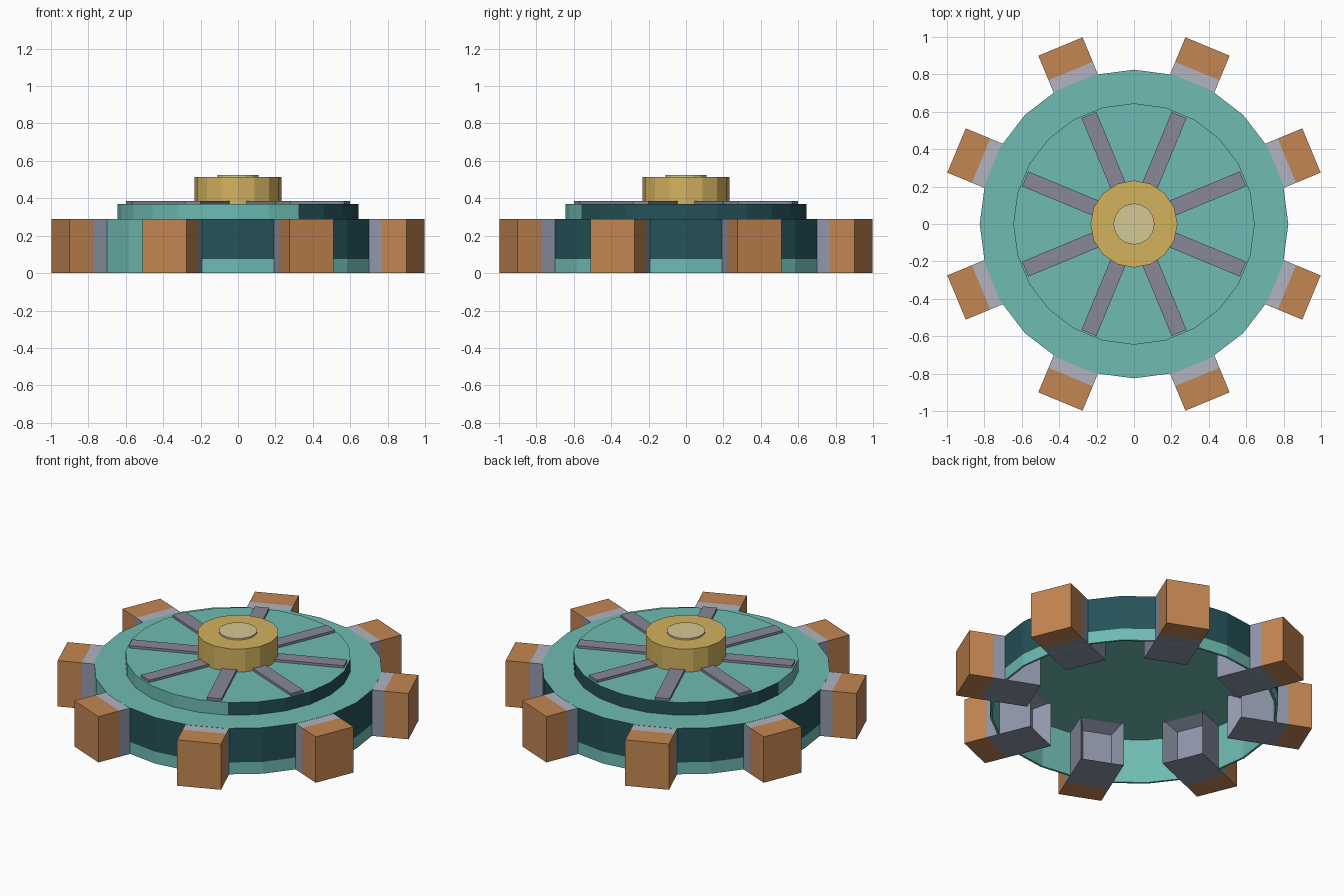
import bpy, bmesh, math
from mathutils import Matrix

if "Cube" in bpy.data.objects:
    bpy.data.objects.remove(bpy.data.objects["Cube"])


def material(name, rgb):
    m = bpy.data.materials.new(name)
    m.diffuse_color = (*rgb, 1)
    m.use_nodes = True
    m.node_tree.nodes["Principled BSDF"].inputs["Base Color"].default_value = m.diffuse_color
    return m


TEAL = material("teal", (0.156, 0.497, 0.445))
DARK = material("dark_teal", (0.018, 0.084, 0.098))
ORANGE = material("orange", (0.552, 0.238, 0.084))
PALE = material("pale_grey", (0.445, 0.456, 0.527))
STEEL = material("blue_grey", (0.279, 0.309, 0.402))
SPOKE = material("purple_grey", (0.242, 0.242, 0.314))
GOLD = material("gold", (0.658, 0.445, 0.114))
CREAM = material("pale_gold", (0.658, 0.578, 0.296))


def finish(name, bm, mats, rule=None):
    """Turn a bmesh into an object, colouring each face by a rule."""
    bmesh.ops.recalc_face_normals(bm, faces=bm.faces)
    if rule:
        for f in bm.faces:
            f.material_index = rule(f.calc_center_median(), f.normal)
    me = bpy.data.meshes.new(name)
    bm.to_mesh(me)
    bm.free()
    for m in mats:
        me.materials.append(m)
    ob = bpy.data.objects.new(name, me)
    bpy.context.collection.objects.link(ob)
    return ob


def lathe(name, profile, sides, mats, rule=None):
    """Revolve a closed (radius, height) profile around z with flat facets."""
    bm = bmesh.new()
    rings = []
    for r, z in profile:
        count = sides if r > 0 else 1
        rings.append([bm.verts.new((r * math.cos(math.tau * i / sides),
                                    r * math.sin(math.tau * i / sides), z))
                      for i in range(count)])
    for a, b in zip(rings, rings[1:]):
        for i in range(sides):
            j = (i + 1) % sides
            quad = [a[i % len(a)], a[j % len(a)], b[j % len(b)], b[i % len(b)]]
            bm.faces.new(list(dict.fromkeys(quad)))
    return finish(name, bm, mats, rule)


def box(bm, x0, x1, half, z0, z1):
    """Box along +x, symmetric in y."""
    mat = (Matrix.Translation(((x0 + x1) / 2, 0, (z0 + z1) / 2))
           @ Matrix.Diagonal((x1 - x0, 2 * half, z1 - z0, 1)))
    bmesh.ops.create_cube(bm, size=1, matrix=mat)


def azimuth(c):
    return math.degrees(math.atan2(c.y, c.x)) % 360


# Wheel shell: dark outer wall above a teal foot, one sector all teal
def wall_rule(c, n):
    outer = abs(n.z) < 0.5 and n.x * c.x + n.y * c.y > 0
    return int(outer and c.z > 0.08 and not 210 < azimuth(c) < 240)


lathe("wheel_shell", [(0, 0.29), (0.825, 0.29), (0.825, 0.075), (0.825, 0),
                      (0.812, 0), (0.812, 0.28), (0, 0.28)],
      24, [TEAL, DARK], wall_rule)

# Raised disc: dark edge except towards the front left
lathe("raised_disc", [(0, 0.29), (0.645, 0.29), (0.645, 0.37), (0, 0.37)],
      24, [TEAL, DARK],
      lambda c, n: int(abs(n.z) < 0.5 and not 180 < azimuth(c) < 300))

# Hub and its cap
lathe("hub", [(0, 0.37), (0.233, 0.37), (0.233, 0.515), (0, 0.515)], 16, [GOLD])
lathe("hub_cap", [(0, 0.515), (0.11, 0.515), (0.11, 0.525), (0, 0.525)], 16, [CREAM])


# Teeth: grey root with a recessed inner end, orange tip
def tooth_rule(c, n):
    if c.x > 0.885:
        return 0
    return 1 if n.z > 0.5 else 2


for i in range(8):
    turn = Matrix.Rotation(math.radians(22.5 + 45 * i), 4, 'Z')

    bm = bmesh.new()
    box(bm, 0.60, 1.027, 0.128, 0, 0.289)
    bmesh.ops.bisect_plane(bm, geom=bm.verts[:] + bm.edges[:] + bm.faces[:],
                           plane_co=(0.885, 0, 0), plane_no=(1, 0, 0))
    bm.normal_update()
    inner = [f for f in bm.faces if f.calc_center_median().x < 0.61]
    bmesh.ops.inset_region(bm, faces=inner, thickness=0.06)
    bmesh.ops.translate(bm, verts=list({v for f in inner for v in f.verts}),
                        vec=(0.1, 0, 0))
    finish(f"tooth_{i + 1}", bm, [ORANGE, PALE, STEEL], tooth_rule).matrix_world = turn

    bm = bmesh.new()
    box(bm, 0.20, 0.63, 0.043, 0.365, 0.385)
    finish(f"spoke_{i + 1}", bm, [SPOKE]).matrix_world = turn
